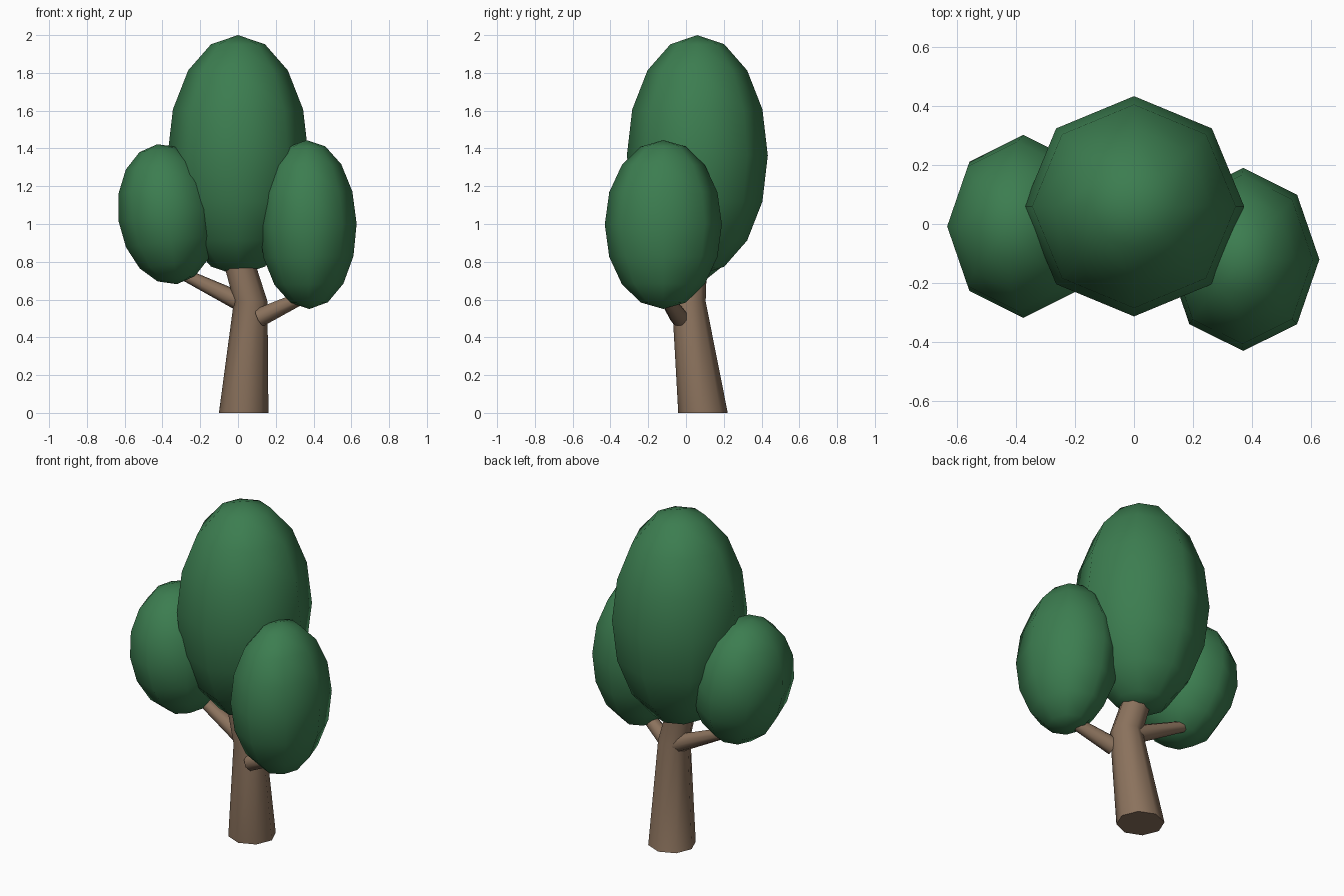
import bpy, bmesh
from math import radians, cos, sin, tau
from mathutils import Vector, Matrix

cube = bpy.data.objects.get("Cube")
if cube:
    bpy.data.objects.remove(cube)


def make_material(name, rgb):
    mat = bpy.data.materials.new(name)
    mat.use_nodes = True
    mat.diffuse_color = (*rgb, 1)
    mat.node_tree.nodes["Principled BSDF"].inputs["Base Color"].default_value = (*rgb, 1)
    return mat


leaf_green = make_material("leaf_green", (0.045, 0.205, 0.08))
bark_brown = make_material("bark_brown", (0.26, 0.17, 0.11))


def finish(bm, name, mat):
    """Turn a bmesh into a smooth-shaded object with sharp end caps."""
    bmesh.ops.recalc_face_normals(bm, faces=bm.faces)
    mesh = bpy.data.meshes.new(name)
    bm.to_mesh(mesh)
    bm.free()
    mesh.materials.append(mat)
    mesh.shade_smooth()
    mesh.set_sharp_from_angle(angle=radians(60))
    obj = bpy.data.objects.new(name, mesh)
    bpy.context.collection.objects.link(obj)
    return obj


def foliage(name, centre, radii, lean):
    """Eight-sided egg of leaves, leaning sideways by some degrees."""
    bm = bmesh.new()
    bmesh.ops.create_uvsphere(bm, u_segments=8, v_segments=8, radius=1)
    place = Matrix.Translation(centre) @ Matrix.Rotation(radians(lean), 4, "Y")
    bmesh.ops.transform(bm, matrix=place @ Matrix.Diagonal((*radii, 1)), verts=bm.verts)
    return finish(bm, name, leaf_green)


def limb(name, path, radii, axis, sides=8):
    """Tapered tube along a path, its rings facing the given axis."""
    bm = bmesh.new()
    turn = Vector((0, 0, 1)).rotation_difference(Vector(axis))
    rings = []
    for point, r in zip(path, radii):
        angles = [tau * i / sides for i in range(sides)]
        rings.append([bm.verts.new(Vector(point) + turn @ Vector((r * cos(a), r * sin(a), 0)))
                      for a in angles])
    for low, high in zip(rings, rings[1:]):
        for i in range(sides):
            j = (i + 1) % sides
            bm.faces.new((low[i], low[j], high[j], high[i]))
    bm.faces.new(rings[0])
    bm.faces.new(rings[-1])
    return finish(bm, name, bark_brown)


def branch(name, start, end, r_start, r_end):
    limb(name, (start, end), (r_start, r_end), Vector(end) - Vector(start))


# Leaves: one tall crown and two side clumps
foliage("crown", (0, 0.06, 1.363), (0.373, 0.373, 0.637), 0)
foliage("left_clump", (0.37, -0.12, 0.997), (0.258, 0.31, 0.447), -1)
foliage("right_clump", (-0.375, -0.008, 1.052), (0.26, 0.31, 0.374), -8)

# Trunk: wide foot, bend at the fork, top hidden in the crown
limb("trunk", ((0.03, 0.09, 0), (0.067, 0.015, 0.59), (-0.03, 0.035, 0.92)),
     (0.131, 0.089, 0.08), (0, 0, 1))

# Branches carrying the side clumps
branch("left_branch", (0.115, -0.035, 0.505), (0.4, -0.13, 0.64), 0.05, 0.03)
branch("right_branch", (0.03, 0.04, 0.58), (-0.31, 0.07, 0.745), 0.052, 0.03)
